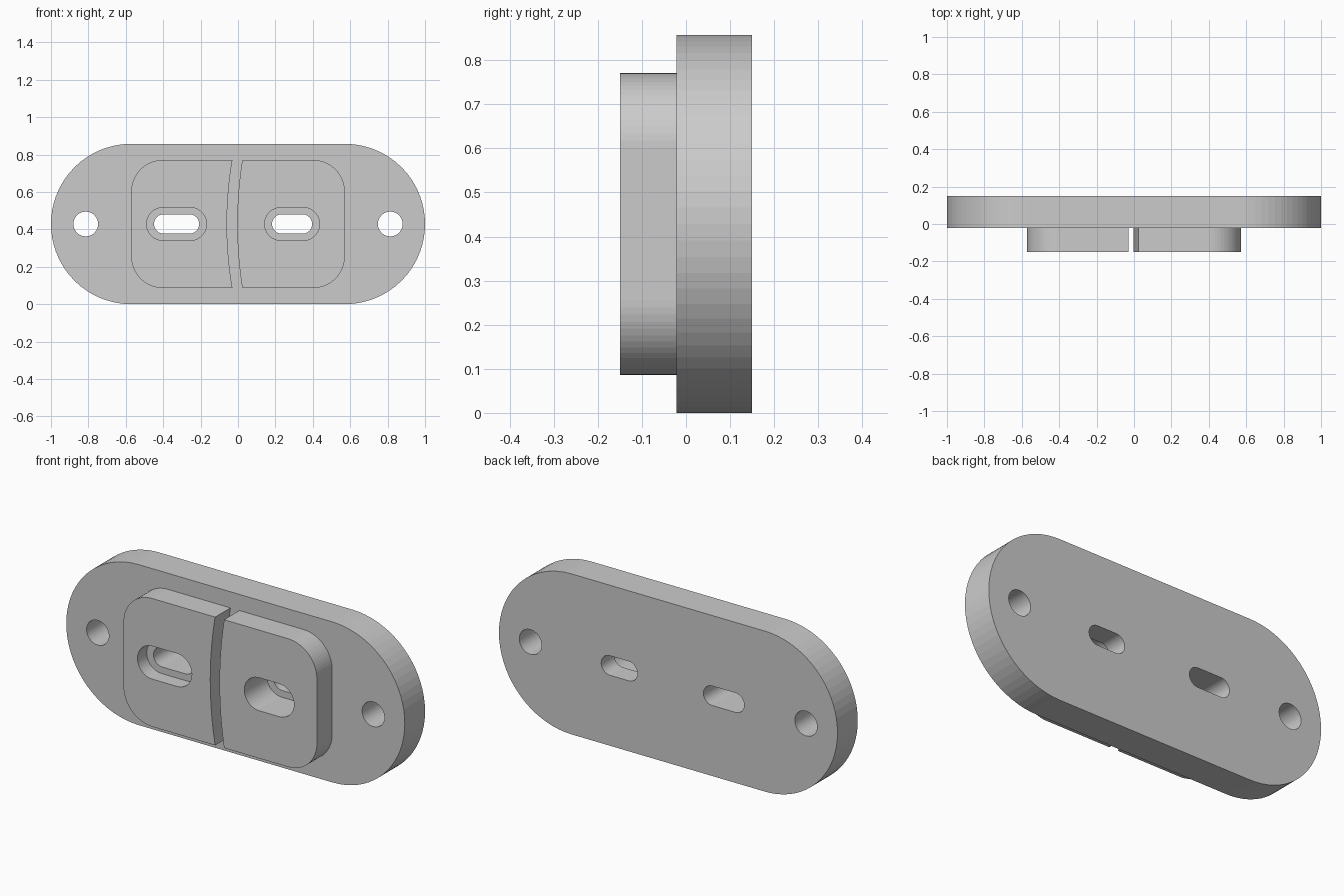
import bpy, bmesh
from math import sin, cos, pi, sqrt

if "Cube" in bpy.data.objects:
    bpy.data.objects.remove(bpy.data.objects["Cube"])

ZC = 0.4285          # height of the long centre line
FRONT, SEAM, BACK = -0.15, -0.021, 0.15


def arc(cx, cz, r, a0, a1, n):
    return [(cx + r * cos(a0 + (a1 - a0) * i / n),
             cz + r * sin(a0 + (a1 - a0) * i / n)) for i in range(n + 1)]


def slot(x0, x1, r, n=24):
    """Stadium outline between x0 and x1."""
    return (arc(x1 - r, ZC, r, -pi / 2, pi / 2, n)
            + arc(x0 + r, ZC, r, pi / 2, 3 * pi / 2, n))


def prism(name, outline, y0, y1):
    """Extrude an x-z outline from y0 to y1."""
    bm = bmesh.new()
    face = bm.faces.new([bm.verts.new((x, y0, z)) for x, z in outline])
    ext = bmesh.ops.extrude_face_region(bm, geom=[face])["geom"]
    moved = [v for v in ext if isinstance(v, bmesh.types.BMVert)]
    bmesh.ops.translate(bm, verts=moved, vec=(0, y1 - y0, 0))
    bmesh.ops.remove_doubles(bm, verts=bm.verts, dist=1e-5)
    bmesh.ops.recalc_face_normals(bm, faces=bm.faces)
    mesh = bpy.data.meshes.new(name)
    bm.to_mesh(mesh)
    bm.free()
    ob = bpy.data.objects.new(name, mesh)
    bpy.context.collection.objects.link(ob)
    return ob


def combine(target, tool, operation):
    """Apply one boolean and drop the tool object."""
    mod = target.modifiers.new(operation.lower(), 'BOOLEAN')
    mod.operation, mod.solver, mod.object = operation, 'EXACT', tool
    bpy.context.view_layer.objects.active = target
    bpy.ops.object.modifier_apply(modifier=mod.name)
    bpy.data.objects.remove(tool)


def seam_arc(x_end, sag, half, n=24):
    """Shallow arc bulging to -x, listed bottom to top."""
    r = (half * half + sag * sag) / (2 * sag)
    pts = []
    for i in range(n + 1):
        t = half * (2 * i / n - 1)
        pts.append((x_end - sag + r - sqrt(r * r - t * t), ZC + t))
    return pts


# Stadium-shaped base plate
plate = prism("mounting_plate", slot(-1, 1, ZC, 36), SEAM, BACK)

# Raised pads: rounded outer corners, curved edges along the gap
W, H, R = 0.571, 0.3425, 0.17
left = (seam_arc(-0.03, 0.029, H)
        + arc(-W + R, ZC + H - R, R, pi / 2, pi, 16)
        + arc(-W + R, ZC - H + R, R, pi, 3 * pi / 2, 16))
right = (seam_arc(0.023, 0.027, H)[::-1]
         + arc(W - R, ZC - H + R, R, -pi / 2, 0, 16)
         + arc(W - R, ZC + H - R, R, 0, pi / 2, 16))
for name, outline in (("left_pad", left), ("right_pad", right)):
    combine(plate, prism(name, outline, FRONT, SEAM + 0.02), 'UNION')

# Stepped slots: wide recess at the front, narrow slot right through
for x0, x1, depth in ((-0.489, -0.168, 0.078), (0.142, 0.436, 0.19)):
    combine(plate, prism("recess", slot(x0, x1, 0.088), -0.3, FRONT + depth), 'DIFFERENCE')
    combine(plate, prism("through_slot", slot(x0 + 0.04, x1 - 0.04, 0.052), -0.3, 0.3), 'DIFFERENCE')

# Round fixing holes at both ends
for s in (-1, 1):
    hole = arc(s * 0.814, ZC, 0.066, 0, 2 * pi, 48)[:-1]
    combine(plate, prism("fixing_hole", hole, -0.3, 0.3), 'DIFFERENCE')
